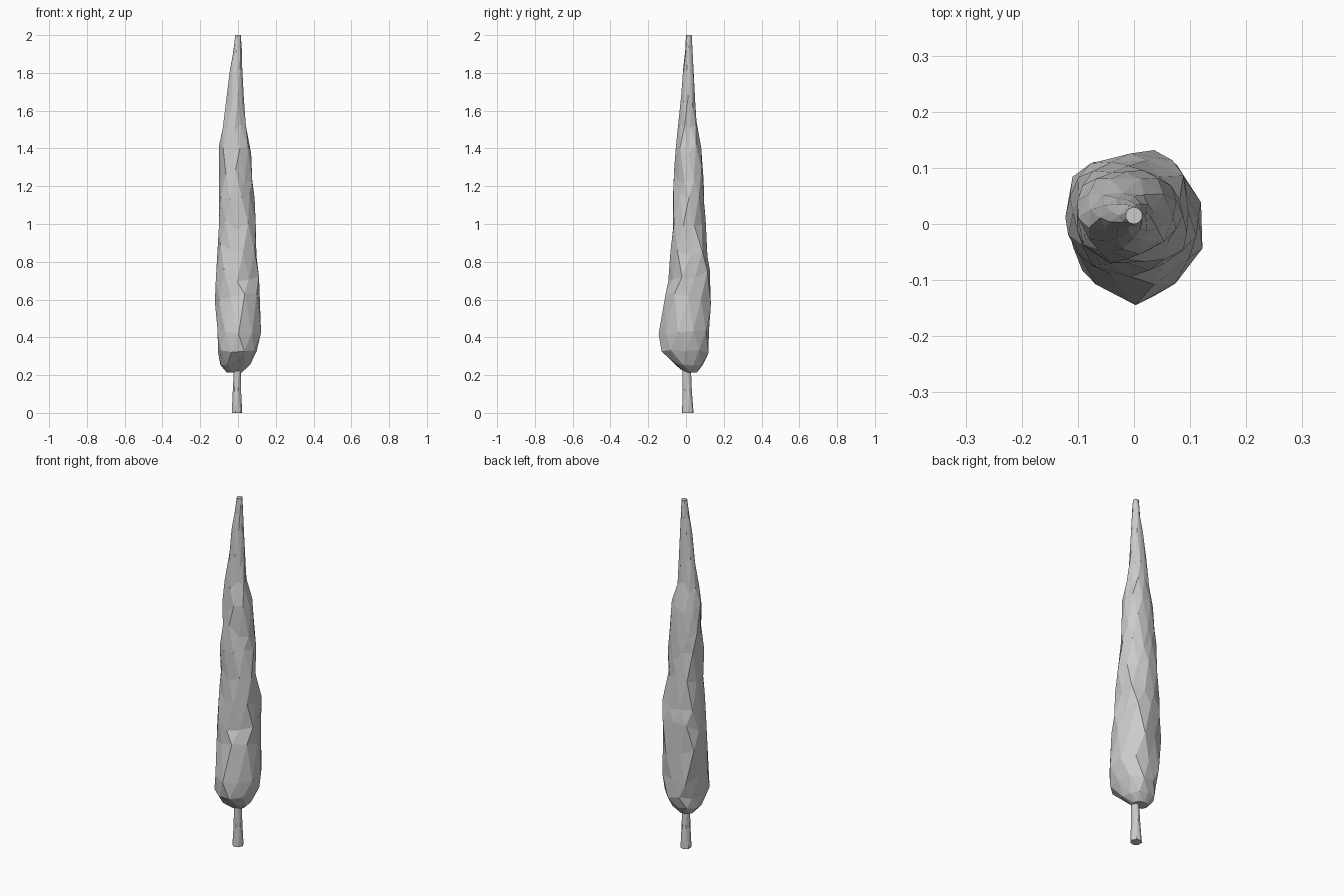
import bpy, bmesh, math, random

random.seed(4)


def loft(name, rows, sides, jitter=0.0, lift=0.0):
    """Skin closed rings; each row is (z, x_min, x_max, y_min, y_max)."""
    bm = bmesh.new()
    rings = []
    for i, (z, x0, x1, y0, y1) in enumerate(rows):
        ring = []
        inner = 0 < i < len(rows) - 1
        for k in range(sides):
            a = 2 * math.pi * (k + 0.5 * (i % 2)) / sides
            s = 1.02 + (random.uniform(-jitter, jitter * 0.35) if inner else 0)
            dz = random.uniform(-lift, lift) if inner else 0
            if z < 0.36:
                dz *= 0.3
            x = (x0 + x1) / 2 + (x1 - x0) / 2 * s * math.cos(a)
            y = (y0 + y1) / 2 + (y1 - y0) / 2 * s * math.sin(a)
            ring.append(bm.verts.new((x, y, z + dz)))
        rings.append(ring)
    # Staggered triangles between neighbouring rings
    for i in range(len(rings) - 1):
        a, b = rings[i], rings[i + 1]
        for k in range(sides):
            n = (k + 1) % sides
            if i % 2 == 0:
                bm.faces.new((a[k], a[n], b[k]))
                bm.faces.new((a[n], b[n], b[k]))
            else:
                bm.faces.new((a[k], a[n], b[n]))
                bm.faces.new((a[k], b[n], b[k]))
    bm.faces.new(rings[0][::-1])
    bm.faces.new(rings[-1])
    bmesh.ops.recalc_face_normals(bm, faces=bm.faces)
    mesh = bpy.data.meshes.new(name)
    bm.to_mesh(mesh)
    bm.free()
    obj = bpy.data.objects.new(name, mesh)
    bpy.context.collection.objects.link(obj)
    return obj


# Tall foliage column: lumpy, slightly leaning taper
loft("foliage", [
    (0.215, -0.060, 0.020, -0.010, 0.060),
    (0.260, -0.095, 0.065, -0.075, 0.100),
    (0.325, -0.108, 0.105, -0.130, 0.120),
    (0.440, -0.122, 0.128, -0.136, 0.132),
    (0.600, -0.131, 0.121, -0.108, 0.132),
    (0.730, -0.127, 0.114, -0.100, 0.130),
    (0.860, -0.120, 0.104, -0.085, 0.126),
    (1.000, -0.113, 0.093, -0.077, 0.110),
    (1.130, -0.106, 0.083, -0.071, 0.102),
    (1.260, -0.100, 0.075, -0.061, 0.093),
    (1.400, -0.096, 0.066, -0.058, 0.081),
    (1.520, -0.082, 0.042, -0.042, 0.061),
    (1.650, -0.064, 0.032, -0.028, 0.050),
    (1.800, -0.043, 0.026, -0.016, 0.043),
    (1.930, -0.025, 0.019, -0.005, 0.035),
    (2.000, -0.015, 0.015, 0.000, 0.030),
], 10, 0.13, 0.035)

# Short trunk flaring towards the ground
loft("trunk", [
    (0.000, -0.035, 0.022, -0.021, 0.040),
    (0.120, -0.027, 0.018, -0.018, 0.031),
    (0.260, -0.022, 0.014, -0.018, 0.025),
], 7)
